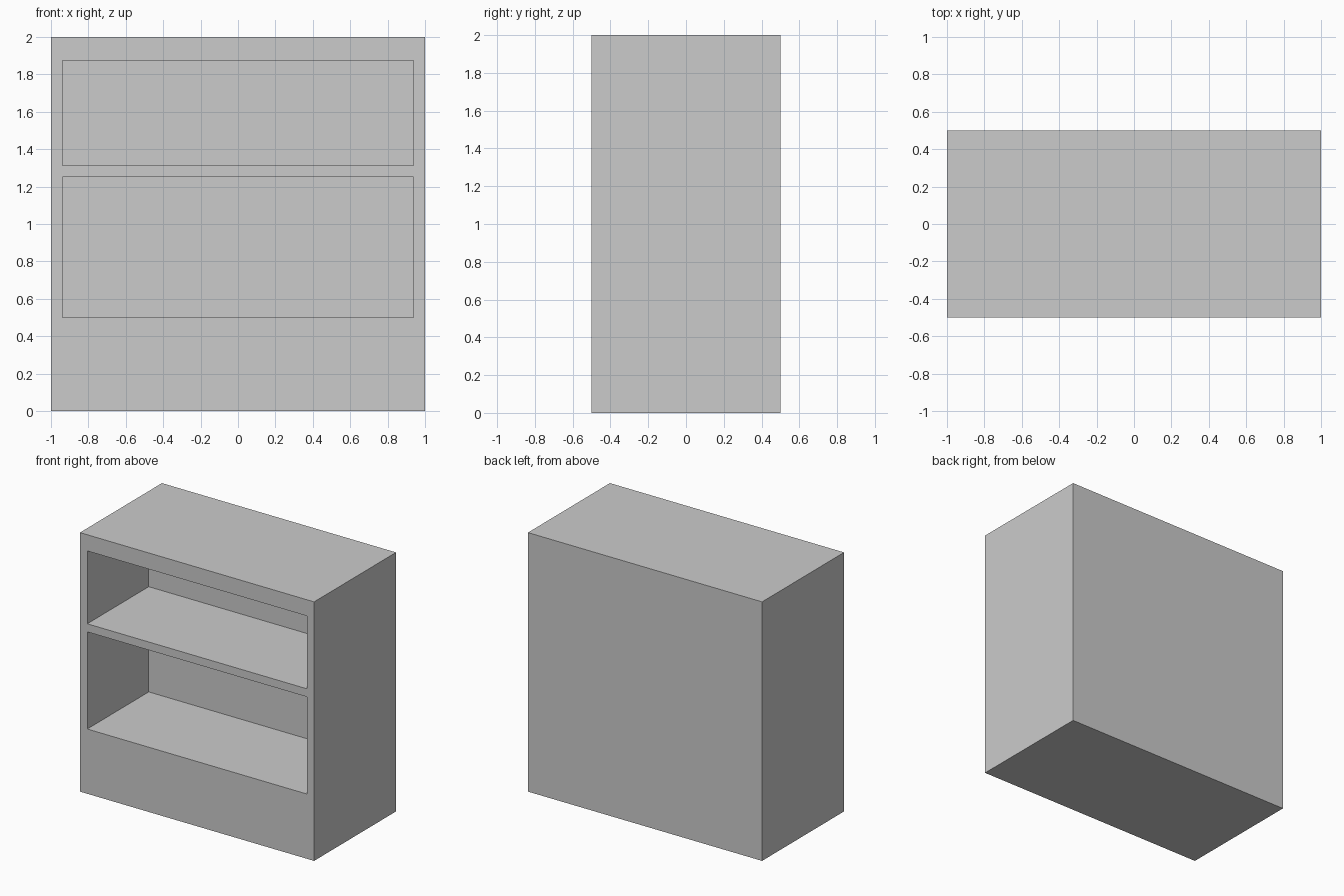
import bpy

if "Cube" in bpy.data.objects:
    bpy.data.objects.remove(bpy.data.objects["Cube"])


def box(name, lo, hi):
    """Axis-aligned box between two corners."""
    centre = [(a + b) / 2 for a, b in zip(lo, hi)]
    bpy.ops.mesh.primitive_cube_add(size=1, location=centre)
    obj = bpy.context.object
    obj.name = name
    obj.scale = [b - a for a, b in zip(lo, hi)]
    bpy.ops.object.transform_apply(location=True, rotation=False, scale=True)
    return obj


# Solid cabinet body
cabinet = box("shelf_cabinet", (-1, -0.5, 0), (1, 0.5, 2))

# Two open compartments cut in from the front, leaving a thick back
compartments = {"lower": (0.5, 1.25), "upper": (1.3125, 1.875)}
for name, (z0, z1) in compartments.items():
    cutter = box(f"{name}_compartment_cutter", (-0.9375, -0.7, z0), (0.9375, 0.25, z1))
    cutter.hide_render = True
    cut = cabinet.modifiers.new(f"{name}_compartment", "BOOLEAN")
    cut.operation = "DIFFERENCE"
    cut.solver = "EXACT"
    cut.object = cutter
    bpy.context.view_layer.objects.active = cabinet
    bpy.ops.object.modifier_apply(modifier=cut.name)
    bpy.data.objects.remove(cutter)
